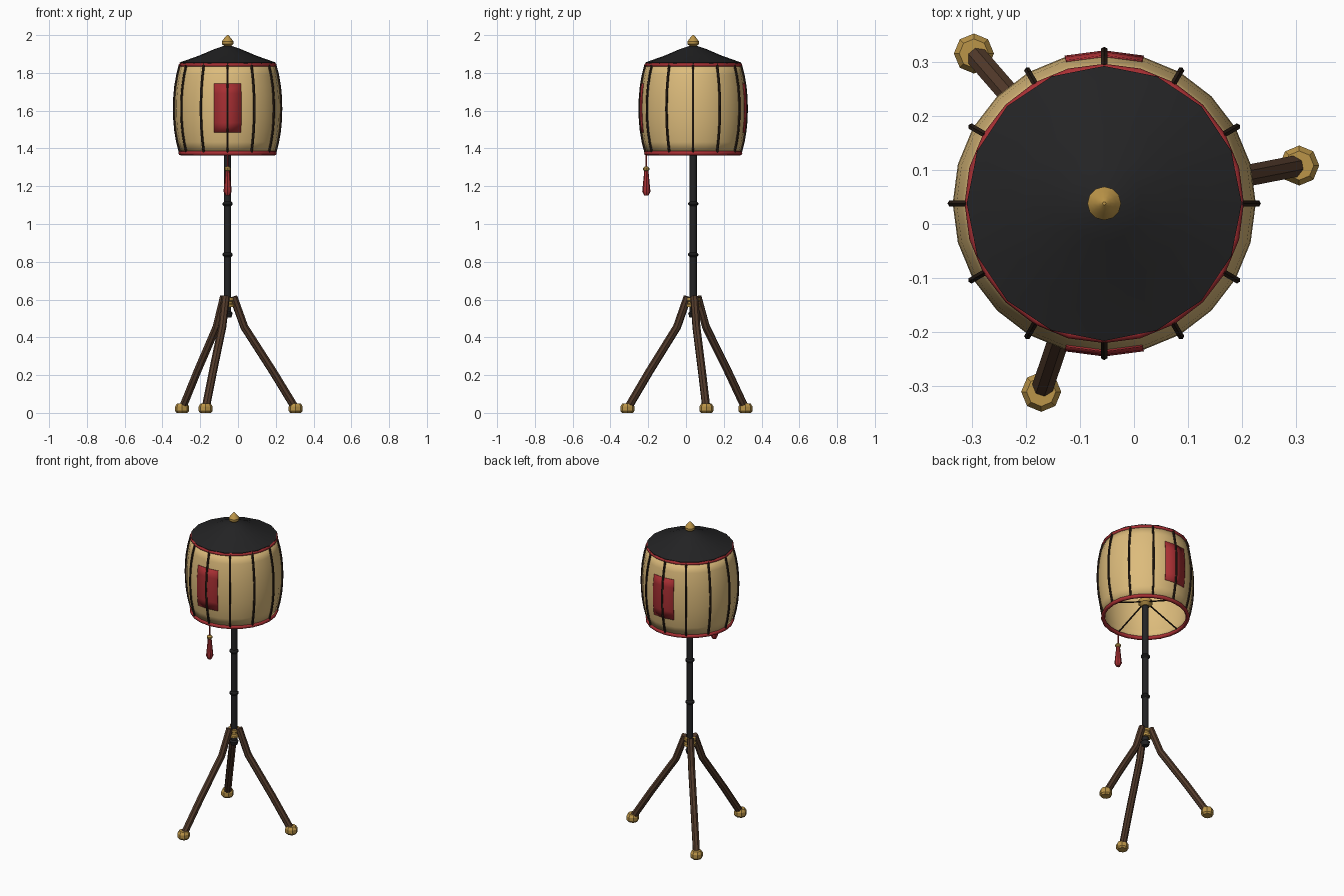
import bpy, bmesh
from math import sin, cos, pi, radians
from mathutils import Vector

cube = bpy.data.objects.get("Cube")
if cube:
    bpy.data.objects.remove(cube, do_unlink=True)

AXIS = Vector((-0.055, 0.038, 0))  # pole axis


def material(name, rgb):
    m = bpy.data.materials.new(name)
    m.use_nodes = True
    m.diffuse_color = (*rgb, 1)
    m.node_tree.nodes["Principled BSDF"].inputs["Base Color"].default_value = (*rgb, 1)
    return m


tan = material("parchment tan", (0.72, 0.50, 0.20))
black = material("lacquer black", (0.017, 0.017, 0.018))
brown = material("leg brown", (0.085, 0.043, 0.024))
dark = material("rib dark brown", (0.026, 0.015, 0.009))
red = material("deep red", (0.39, 0.028, 0.033))
gold = material("brass gold", (0.50, 0.30, 0.065))


def finish(name, bm, mat, smooth):
    mesh = bpy.data.meshes.new(name)
    bm.to_mesh(mesh)
    bm.free()
    mesh.materials.append(mat)
    ob = bpy.data.objects.new(name, mesh)
    bpy.context.collection.objects.link(ob)
    if smooth:
        bpy.ops.object.select_all(action="DESELECT")
        ob.select_set(True)
        bpy.context.view_layer.objects.active = ob
        bpy.ops.object.shade_smooth_by_angle(angle=radians(smooth))
    return ob


def skin(bm, rings, closed=True, caps=True):
    """Join rings of verts with quads, outward when listed bottom to top."""
    n = len(rings[0])
    for a, b in zip(rings, rings[1:]):
        for i in range(n if closed else n - 1):
            j = (i + 1) % n
            bm.faces.new((a[i], a[j], b[j], b[i]))
    if caps:
        bm.faces.new(rings[0][::-1])
        bm.faces.new(rings[-1])


def lathe(name, profile, sides, mat, at=AXIS, caps=True, smooth=35):
    bm = bmesh.new()
    rings = [[bm.verts.new(at + Vector((r * cos(2 * pi * i / sides), r * sin(2 * pi * i / sides), z)))
              for i in range(sides)] for r, z in profile]
    skin(bm, rings, caps=caps)
    return finish(name, bm, mat, smooth)


def bar(name, path, az, radius, sides, mat, smooth=0):
    """Tube along (r, z) points in the vertical plane at azimuth az."""
    out, side = Vector((cos(az), sin(az), 0)), Vector((-sin(az), cos(az), 0))
    pts = [AXIS + out * r + Vector((0, 0, z)) for r, z in path]
    bm = bmesh.new()
    rings = []
    for k, p in enumerate(pts):
        t = (pts[min(k + 1, len(pts) - 1)] - pts[max(k - 1, 0)]).normalized()
        up = t.cross(side)
        rings.append([bm.verts.new(p + radius * (side * cos(a) + up * sin(a)))
                      for a in (2 * pi * (i + 0.5) / sides for i in range(sides))])
    skin(bm, rings)
    bmesh.ops.recalc_face_normals(bm, faces=bm.faces)
    return finish(name, bm, mat, smooth)


def torus(name, major, minor, z, mat):
    bpy.ops.mesh.primitive_torus_add(major_radius=major, minor_radius=minor, major_segments=24,
                                     minor_segments=8, location=AXIS + Vector((0, 0, z)))
    ob = bpy.context.object
    ob.name = name
    ob.data.materials.append(mat)
    bpy.ops.object.shade_smooth_by_angle(angle=radians(60))


# Barrel-shaped shade, open below
LOW, HIGH = 1.375, 1.847


def shade_radius(z):
    t = (z - LOW) / (HIGH - LOW) * 2 - 1
    return 0.28 - 0.032 * abs(t) ** 2.2


def levels(a, b, n):
    return [a + (b - a) * i / n for i in range(n + 1)]


shade = lathe("lantern_shade", [(shade_radius(z), z) for z in levels(LOW, HIGH, 8)],
              24, tan, caps=False, smooth=40)
shell = shade.modifiers.new("thickness", "SOLIDIFY")
shell.thickness = 0.005
shell.offset = -1

# Ribs and rims
for i in range(12):
    bar(f"shade_rib_{i + 1}", [(shade_radius(z) + 0.003, z) for z in levels(LOW, HIGH, 8)],
        i * pi / 6, 0.0065, 6, dark)
torus("bottom_rim", 0.248, 0.012, LOW, red)
torus("top_rim", 0.248, 0.010, HIGH - 0.004, red)

# Red panels on front and back
for name, mid in (("front_panel", -pi / 2), ("back_panel", pi / 2)):
    bm = bmesh.new()
    rings = [[bm.verts.new(AXIS + Vector(((shade_radius(z) + 0.003) * cos(mid + a),
                                          (shade_radius(z) + 0.003) * sin(mid + a), z)))
              for a in (-pi / 12, 0, pi / 12)] for z in levels(1.484, 1.743, 5)]
    skin(bm, rings, closed=False, caps=False)
    plate = finish(name, bm, red, 40)
    thick = plate.modifiers.new("thickness", "SOLIDIFY")
    thick.thickness = 0.004
    thick.offset = -1

# Cap and finial
lathe("lantern_cap", [(0.252, 1.847), (0.254, 1.855), (0.15, 1.892), (0.07, 1.926), (0.02, 1.943)], 16, black)
lathe("cap_finial", [(0.019, 1.93), (0.019, 1.943), (0.030, 1.952), (0.031, 1.966),
                     (0.022, 1.978), (0.012, 1.991), (0.003, 2.0)], 12, gold)

# Pole with bamboo-like nodes
pole = [(0.019, 0.505)]
for z in (0.525, 0.838, 1.107):
    pole += [(0.019, z - 0.012), (0.027, z - 0.004), (0.027, z + 0.004), (0.019, z + 0.012)]
pole[1:3] = [(0.022, 0.51), (0.024, 0.52)]
lathe("pole", pole + [(0.019, 1.46)], 12, black)

# Hub and spokes holding the shade
lathe("spoke_hub", [(0.024, 1.445), (0.042, 1.462), (0.042, 1.482), (0.02, 1.492)], 12, gold)
for i in range(4):
    bar(f"shade_spoke_{i + 1}", [(0.02, 1.47), (0.245, LOW + 0.006)], i * pi / 2, 0.0045, 6, dark)

# Leg collar with a groove
lathe("leg_collar", [(0.036, 0.56), (0.036, 0.575), (0.028, 0.58), (0.028, 0.59),
                     (0.036, 0.595), (0.036, 0.61)], 12, gold)

# Tripod legs and feet
for i, deg in enumerate((11, 131, 251.5)):
    az = radians(deg)
    bar(f"tripod_leg_{i + 1}", [(0.031, 0.615), (0.09, 0.455), (0.244, 0.22), (0.362, 0.03)], az, 0.0215, 8, brown)
    foot = AXIS + Vector((cos(az), sin(az), 0)) * 0.367
    lathe(f"foot_{i + 1}", [(0.029, 0), (0.037, 0.01), (0.037, 0.034), (0.027, 0.05)], 8, gold, at=foot, smooth=0)

# Tassel hanging from the front rim
hang = AXIS + Vector((0, -0.248, 0))
lathe("tassel_cord", [(0.004, 1.29), (0.004, 1.37)], 6, red, at=hang)
lathe("tassel_bead", [(0.010, 1.279), (0.017, 1.287), (0.017, 1.296), (0.009, 1.304)], 8, gold, at=hang)
lathe("tassel_fringe", [(0.012, 1.152), (0.022, 1.172), (0.019, 1.2), (0.011, 1.283)], 8, red, at=hang)
